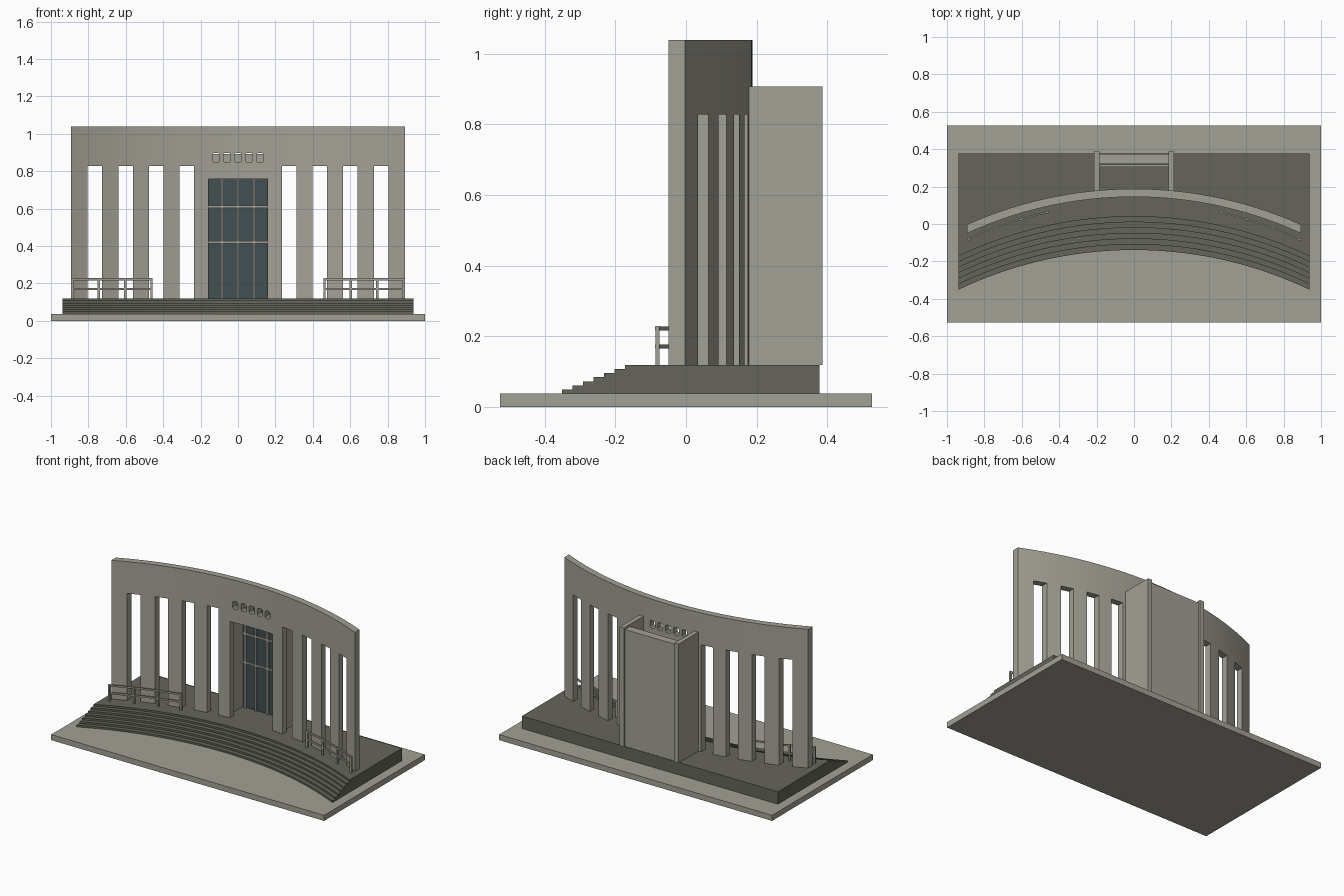
import bpy, bmesh, math

if "Cube" in bpy.data.objects:
    bpy.data.objects.remove(bpy.data.objects["Cube"])


def material(name, rgb):
    m = bpy.data.materials.new(name)
    m.diffuse_color = (*rgb, 1)
    m.use_nodes = True
    m.node_tree.nodes["Principled BSDF"].inputs["Base Color"].default_value = m.diffuse_color
    return m


STONE = material("light stone", (0.365, 0.355, 0.30))
DARK = material("dark stone", (0.13, 0.13, 0.104))
GLASS = material("dark glass", (0.053, 0.08, 0.085))


def finish(name, bm, mat):
    bmesh.ops.recalc_face_normals(bm, faces=bm.faces[:])
    me = bpy.data.meshes.new(name)
    bm.to_mesh(me)
    bm.free()
    ob = bpy.data.objects.new(name, me)
    bpy.context.collection.objects.link(ob)
    if mat:
        me.materials.append(mat)
    return ob


def add_box(bm, x0, x1, y0, y1, z0, z1):
    v = bmesh.ops.create_cube(bm, size=1)["verts"]
    for p in v:
        p.co = (x0 if p.co.x < 0 else x1, y0 if p.co.y < 0 else y1, z0 if p.co.z < 0 else z1)


def box(name, mat, *dims):
    bm = bmesh.new()
    add_box(bm, *dims)
    return finish(name, bm, mat)


def add_loft(bm, x0, x1, n, ring):
    """Sweep a closed ring(x) -> [(y, z), ...] along x and cap the ends."""
    rows = []
    for i in range(n + 1):
        x = x0 + (x1 - x0) * i / n
        rows.append([bm.verts.new((x, y, z)) for y, z in ring(x)])
    k = len(rows[0])
    for a, b in zip(rows, rows[1:]):
        for j in range(k):
            bm.faces.new((a[j], a[(j + 1) % k], b[(j + 1) % k], b[j]))
    bm.faces.new(rows[0])
    bm.faces.new(rows[-1])


def arc(x, r, cy):
    return cy + math.sqrt(r * r - x * x)


BASE_Z, FLOOR_Z, TOP_Z = 0.037, 0.119, 1.038
WALL_CY, FRONT_R, BACK_R = -1.995, 2.14, 2.183

# Ground slab
box("base_slab", STONE, -1, 1, -0.527, 0.527, 0, BASE_Z)

# Platform with seven curved steps
STEPS, TREAD = 7, 0.0298
RISE = (FLOOR_Z - BASE_Z) / STEPS


def step_ring(x):
    front = arc(x, 2.18, -0.139 - 2.18)
    pts = []
    for i in range(STEPS):
        y = front + TREAD * i
        pts += [(y, BASE_Z + RISE * i), (y, BASE_Z + RISE * (i + 1))]
    return pts + [(0.378, FLOOR_Z), (0.378, BASE_Z)]


bm = bmesh.new()
add_loft(bm, -0.938, 0.938, 48, step_ring)
finish("stepped_platform", bm, DARK)

# Curved facade
bm = bmesh.new()
add_loft(bm, -0.893, 0.893, 48, lambda x: [
    (arc(x, FRONT_R, WALL_CY), FLOOR_Z), (arc(x, BACK_R, WALL_CY), FLOOR_Z),
    (arc(x, BACK_R, WALL_CY), TOP_Z), (arc(x, FRONT_R, WALL_CY), TOP_Z)])
facade = finish("curved_facade", bm, STONE)

# Openings: four tall slots per side, a doorway and five small chamfered vents
bm = bmesh.new()
for s in (-1, 1):
    for i in range(4):
        c = s * (0.273 + 0.164 * i)
        add_box(bm, c - 0.039, c + 0.039, -0.3, 0.4, 0.0, 0.827)
add_box(bm, -0.157, 0.157, -0.3, 0.4, 0.0, 0.757)
for i in range(-2, 3):
    w, h, c = 0.019, 0.026, 0.008
    outline = [(w, h - c), (w - c, h), (c - w, h), (-w, h - c),
               (-w, c - h), (c - w, -h), (w - c, -h), (w, c - h)]
    face = bm.faces.new([bm.verts.new((0.059 * i + x, -0.3, 0.872 + z)) for x, z in outline])
    ext = bmesh.ops.extrude_face_region(bm, geom=[face])["geom"]
    bmesh.ops.translate(bm, vec=(0, 0.7, 0), verts=[g for g in ext if isinstance(g, bmesh.types.BMVert)])
cutter = finish("opening_cutter", bm, None)
cutter.hide_render = True
mod = facade.modifiers.new("openings", "BOOLEAN")
mod.operation, mod.object, mod.solver = "DIFFERENCE", cutter, "EXACT"
bpy.context.view_layer.objects.active = facade
bpy.ops.object.modifier_apply(modifier=mod.name)
bpy.data.objects.remove(cutter)

# Open-topped entrance bay behind the doorway
for s, side in ((-1, "left"), (1, "right")):
    xs = sorted((s * 0.185, s * 0.215))
    box(side + "_bay_wall", STONE, *xs, 0.178, 0.387, FLOOR_Z, 0.907)
box("bay_back_wall", STONE, -0.185, 0.185, 0.322, 0.375, FLOOR_Z, 0.893)

# Glazing and its bars
box("entrance_glass", GLASS, -0.185, 0.185, 0.314, 0.322, FLOOR_Z, 0.80)
bm = bmesh.new()
for x in (-0.162, -0.086, 0, 0.086, 0.162):
    add_box(bm, x - 0.006, x + 0.006, 0.304, 0.315, FLOOR_Z, 0.80)
for z in (0.42, 0.61, 0.80):
    add_box(bm, -0.185, 0.185, 0.305, 0.316, z - 0.006, z + 0.006)
finish("window_bars", bm, STONE)

# Curved railings with four posts on each side
RAIL_R = 2.109
for s, side in ((-1, "left"), (1, "right")):
    bm = bmesh.new()
    for z in (0.171, 0.222):
        def ring(x):
            y = arc(x, RAIL_R, WALL_CY)
            return [(y - 0.004, z - 0.0055), (y + 0.004, z - 0.0055),
                    (y + 0.004, z + 0.0055), (y - 0.004, z + 0.0055)]
        add_loft(bm, s * 0.457, s * 0.891, 16, ring)
    for i in range(4):
        x = s * (0.462 + 0.1412 * i)
        y = arc(x, RAIL_R, WALL_CY)
        add_box(bm, x - 0.006, x + 0.006, y - 0.006, y + 0.006, FLOOR_Z, 0.229)
    finish(side + "_railing", bm, STONE)
